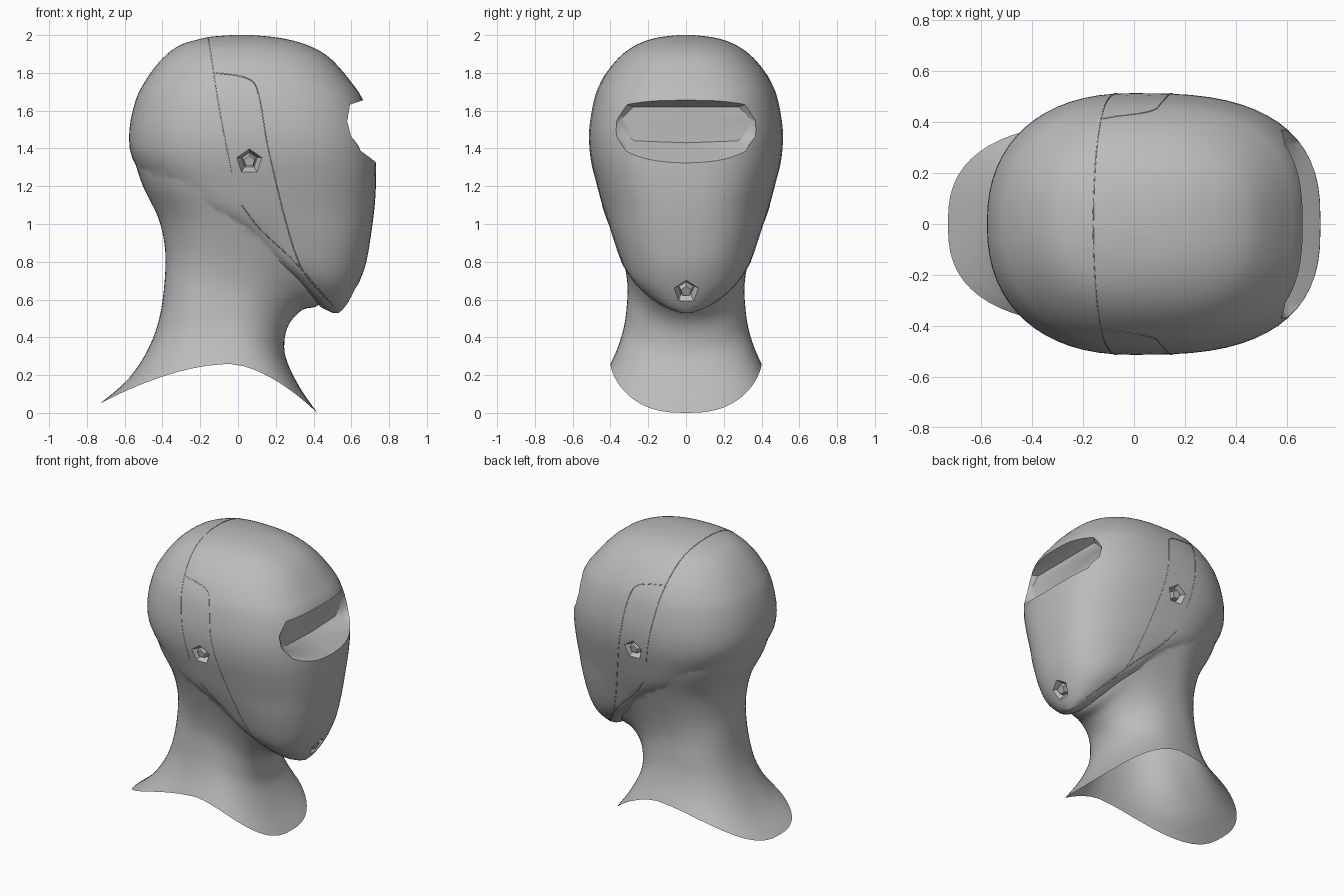
import bpy, bmesh, math
from mathutils import Vector
from mathutils.bvhtree import BVHTree

cube = bpy.data.objects.get("Cube")
if cube:
    bpy.data.objects.remove(cube, do_unlink=True)

SEGMENTS = 64
GREY = (0.5, 0.5, 0.5, 1)
grey = bpy.data.materials.new("matte grey")
grey.use_nodes = True
grey.diffuse_color = GREY
grey.node_tree.nodes["Principled BSDF"].inputs["Base Color"].default_value = GREY


def make_object(name, bm):
    bmesh.ops.recalc_face_normals(bm, faces=bm.faces)
    mesh = bpy.data.meshes.new(name)
    bm.to_mesh(mesh)
    bm.free()
    mesh.materials.append(grey)
    obj = bpy.data.objects.new(name, mesh)
    bpy.context.collection.objects.link(obj)
    return obj


def activate(obj):
    bpy.ops.object.select_all(action='DESELECT')
    obj.select_set(True)
    bpy.context.view_layer.objects.active = obj


def refine(rows, steps):
    """Catmull-Rom interpolation between rows of section values."""
    out = []
    for i in range(len(rows) - 1):
        a, b, c, d = (rows[min(max(j, 0), len(rows) - 1)] for j in range(i - 1, i + 3))
        for s in range(steps):
            t = s / steps
            out.append([q + t * (r - p) / 2 + t * t * (p - 2.5 * q + 2 * r - w / 2)
                        + t ** 3 * (1.5 * (q - r) + (w - p) / 2)
                        for p, q, r, w in zip(a, b, c, d)])
    return out + [list(rows[-1])]


def section(bm, back, mid, front, width, z_back, z_side, z_front, n_front, n_back):
    """Rounded ring with separate front and back halves and a saddle height."""
    ring = []
    for k in range(SEGMENTS):
        a = math.tau * k / SEGMENTS
        c, s = math.cos(a), math.sin(a)
        n, reach, z_end = (n_front, front - mid, z_front) if c > 0 else (n_back, mid - back, z_back)
        u = math.copysign(abs(c) ** (2 / n), c)
        v = math.copysign(abs(s) ** (2 / n), s)
        z = z_side + (z_end - z_side) * abs(u) ** 1.7
        ring.append(bm.verts.new((mid + reach * u, width * v, z)))
    return ring


def bridge(bm, rings):
    for r, q in zip(rings, rings[1:]):
        for k in range(len(r)):
            j = (k + 1) % len(r)
            bm.faces.new((r[k], r[j], q[j], q[k]))


def loft(bm, rings):
    bridge(bm, rings)
    bm.faces.new(rings[0])
    bm.faces.new(rings[-1])


# Head shell: height, back, widest point, front, half width
HEAD = [
    (2.0, -.03, .02, .07, .04), (1.993, -.13, .02, .16, .11),
    (1.98, -.2, .02, .25, .18), (1.95, -.3, 0, .36, .26),
    (1.9, -.375, 0, .46, .335), (1.83, -.44, 0, .535, .4),
    (1.75, -.495, 0, .6, .45), (1.66, -.54, 0, .66, .485),
    (1.5, -.575, 0, .71, .512), (1.35, -.56, 0, .73, .505),
    (1.2, -.46, .02, .73, .47), (1.08, -.34, .05, .722, .437),
    (.95, -.1, .2, .705, .392), (.8, .13, .3, .68, .34),
    (.7, .27, .4, .645, .28), (.62, .37, .44, .605, .2),
    (.56, .44, .49, .565, .11), (.53, .5, .515, .535, .03)]
bm = bmesh.new()
rings = []
for z, back, mid, front, width in refine(HEAD, 3):
    squareness = 2.2 + .6 * max(0, 1 - ((z - 1.4) / .7) ** 2)
    rings.append(section(bm, back, mid, front, width, z, z, z, squareness, 2.3))
loft(bm, rings)
bmesh.ops.recalc_face_normals(bm, faces=bm.faces)
surface = BVHTree.FromBMesh(bm)
head = make_object("head_shell", bm)

# Neck: back, widest point, front, half width, back, side and front heights, squareness
NECK = [
    (-.73, -.05, .42, .4, .05, .26, 0, 2.6), (-.58, -.05, .33, .36, .18, .35, .13, 2.5),
    (-.47, -.06, .26, .33, .35, .45, .27, 2.4), (-.41, -.07, .245, .315, .53, .55, .37, 2.4),
    (-.385, -.06, .27, .31, .75, .68, .47, 2.3), (-.39, -.04, .34, .335, .9, .82, .545, 2.2),
    (-.425, -.02, .43, .39, 1.04, 1, .575, 2.1), (-.503, -.01, .46, .452, 1.2, 1.18, .7, 2.2),
    (-.553, 0, .46, .49, 1.35, 1.33, .9, 2.2)]
bm = bmesh.new()
rings = [section(bm, *row, row[-1]) for row in refine(NECK, 4)]
bridge(bm, rings)
bm.faces.new(rings[-1])
# Saddle closing the collar until the shell is joined
rim = rings[0]
for k in range(SEGMENTS // 2):
    corners = [rim[k], rim[k + 1], rim[-k - 1], rim[-k % SEGMENTS]]
    bm.faces.new(list(dict.fromkeys(corners)))
neck = make_object("neck", bm)


def combine(target, other, operation):
    mod = target.modifiers.new("combine", 'BOOLEAN')
    mod.operation = operation
    mod.solver = 'EXACT'
    mod.object = other
    activate(target)
    bpy.ops.object.modifier_apply(modifier=mod.name)
    bpy.data.objects.remove(other, do_unlink=True)


combine(head, neck, 'UNION')


# Eye slot: shallow recess that flares into a sloping lip
def slot_ring(bm, x, half, low, high):
    side = [(half * .78, low + .01), (half * .93, low * .75 + high * .25),
            (half, (low + high) / 2 + .02),
            (half * .93, low * .25 + high * .75), (half * .8, high)]
    outline = [(0, low)] + side + [(0, high)] + [(-y, z) for y, z in reversed(side)]
    return [bm.verts.new((x, y, z)) for y, z in outline]


SLOT = [(.565, .35, 1.43, 1.62), (.6, .4, 1.41, 1.635),
        (.735, .42, 1.32, 1.68), (.9, .45, 1.2, 1.74)]
bm = bmesh.new()
loft(bm, [slot_ring(bm, *row) for row in SLOT])
combine(head, make_object("slot_cutter", bm), 'DIFFERENCE')


# Five-sided sockets with studs on the temples and chin
def socket(name, origin, direction):
    point, normal = surface.ray_cast(Vector(origin), Vector(direction))[:2]
    turn = normal.to_track_quat('Z', 'Y').to_matrix().to_4x4()
    turn.translation = point
    bm = bmesh.new()
    bmesh.ops.create_cone(bm, cap_ends=True, segments=5, radius1=.045, radius2=.095,
                          depth=.08, matrix=turn)
    combine(head, make_object("socket_cutter", bm), 'DIFFERENCE')
    turn.translation = point - normal * .025
    bm = bmesh.new()
    bmesh.ops.create_cone(bm, cap_ends=True, segments=5, radius1=.04, radius2=.03,
                          depth=.035, matrix=turn)
    make_object(name, bm)


socket("left_temple_stud", (.06, 2, 1.33), (0, -1, 0))
socket("right_temple_stud", (.06, -2, 1.33), (0, 1, 0))
socket("chin_stud", (2, .001, .64), (-1, 0, 0))

# Open the collar so the shell is hollow
bm = bmesh.new()
bm.from_mesh(head.data)
underside = [f for f in bm.faces
             if f.calc_center_median().z < .28 and f.normal.z < -.5]
bmesh.ops.delete(bm, geom=underside, context='FACES')
bm.to_mesh(head.data)
bm.free()
activate(head)
bpy.ops.object.shade_smooth_by_angle(angle=math.radians(40))


# Fine panel seams following the shell
def seam(name, points):
    curve = bpy.data.curves.new(name, 'CURVE')
    curve.dimensions = '3D'
    curve.bevel_depth = .003
    curve.bevel_resolution = 0
    spline = curve.splines.new('POLY')
    spline.points.add(len(points) - 1)
    for p, co in zip(spline.points, points):
        p.co = (*co, 1)
    curve.materials.append(grey)
    bpy.context.collection.objects.link(bpy.data.objects.new(name, curve))


crown = []
for i in range(81):
    a = math.radians(-15 + 210 * i / 80)
    d = Vector((0, math.cos(a), math.sin(a)))
    crown.append(surface.ray_cast(Vector((-.06 - .1 * math.sin(a), 0, 1.4)) + d * 2, -d)[0])
seam("crown_seam", [p for p in crown if p])

PANEL = [(-.12, 1.8), (.05, 1.77), (.11, 1.68), (.17, 1.35), (.32, .8), (.5, .57)]
JAW = [(.02, 1.1), (.12, .97), (.3, .8), (.5, .57)]
for side, label in ((1, "left"), (-1, "right")):
    for part, path in (("temple", PANEL), ("jaw", JAW)):
        hits = [surface.ray_cast(Vector((x, side * 2, z)), Vector((0, -side, 0)))[0]
                for x, z in refine(path, 8)]
        seam(f"{label}_{part}_seam", [p for p in hits if p])
